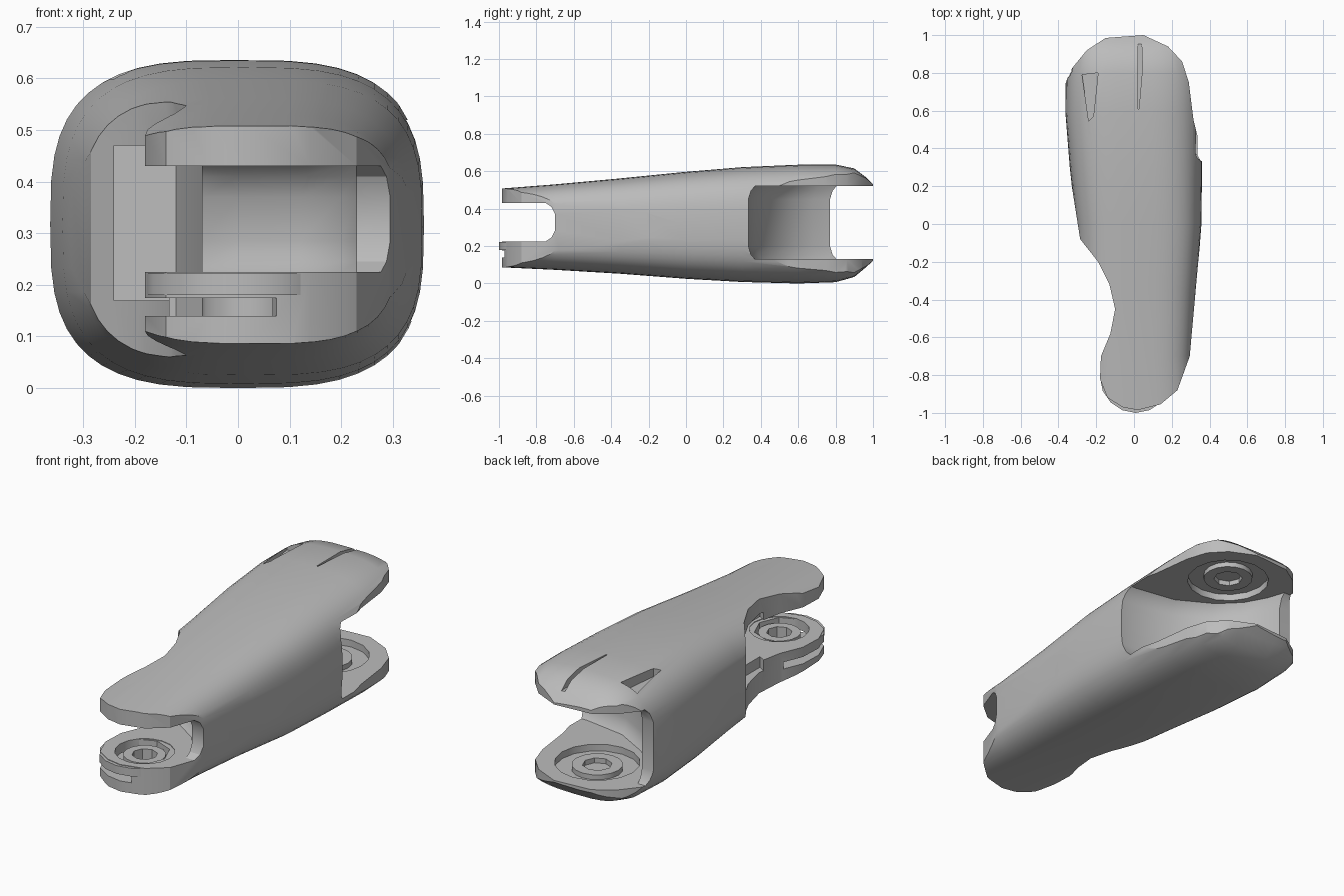
import bpy, bmesh, math

cube = bpy.data.objects.get("Cube")
if cube:
    bpy.data.objects.remove(cube, do_unlink=True)

grey = bpy.data.materials.new("cast_grey")
grey.use_nodes = True
grey.diffuse_color = (0.5, 0.5, 0.5, 1)
grey.node_tree.nodes["Principled BSDF"].inputs["Base Color"].default_value = (0.5, 0.5, 0.5, 1)


def skin(name, rings):
    """Closed solid through a list of equal-sized rings."""
    bm = bmesh.new()
    rows = [[bm.verts.new(p) for p in ring] for ring in rings]
    for low, high in zip(rows, rows[1:]):
        for i in range(len(low)):
            j = (i + 1) % len(low)
            bm.faces.new((low[i], low[j], high[j], high[i]))
    bm.faces.new(rows[0])
    bm.faces.new(rows[-1])
    bmesh.ops.recalc_face_normals(bm, faces=bm.faces)
    mesh = bpy.data.meshes.new(name)
    bm.to_mesh(mesh)
    bm.free()
    mesh.materials.append(grey)
    obj = bpy.data.objects.new(name, mesh)
    bpy.context.scene.collection.objects.link(obj)
    return obj


def prism(name, plan, z0, z1):
    return skin(name, [[(x, y, z) for x, y in plan] for z in (z0, z1)])


def filleted_slot(name, plan, z0, z1, shift, rise):
    """Prism whose top and bottom layers slide along y, leaving a fillet in the slot."""
    layers = [(z0, shift), (z0 + rise / 3, shift * 0.4), (z0 + rise, 0),
              (z1 - rise, 0), (z1 - rise / 3, shift * 0.4), (z1, shift)]
    return skin(name, [[(x, y + dy, z) for x, y in plan] for z, dy in layers])


def circle(x, y, r, n=16):
    return [(x + r * math.cos(math.tau * i / n), y + r * math.sin(math.tau * i / n))
            for i in range(n)]


def carve(target, cutter, operation="DIFFERENCE"):
    mod = target.modifiers.new("carve", "BOOLEAN")
    mod.operation, mod.solver, mod.object = operation, "EXACT", cutter
    bpy.context.view_layer.update()
    graph = bpy.context.evaluated_depsgraph_get()
    mesh = bpy.data.meshes.new_from_object(target.evaluated_get(graph))
    target.modifiers.clear()
    target.data = mesh
    bpy.data.objects.remove(cutter, do_unlink=True)


def smooth(obj, degrees=28):
    bpy.ops.object.select_all(action="DESELECT")
    bpy.context.view_layer.objects.active = obj
    obj.select_set(True)
    bpy.ops.object.shade_smooth_by_angle(angle=math.radians(degrees))


def ring_part(name, x, y, outer, inner, z0, z1):
    ring = prism(name, circle(x, y, outer), z0, z1)
    carve(ring, prism("bore", circle(x, y, inner, 8), z0 - 0.1, z1 + 0.1))
    smooth(ring)


# Arm body: rounded-box sections (y, centre x, half width, bottom, top)
sections = [
    (-1.02, 0.03, 0.28, 0.088, 0.505), (-0.7, 0.025, 0.285, 0.073, 0.53),
    (-0.35, 0.025, 0.305, 0.052, 0.562), (0.0, 0.025, 0.332, 0.025, 0.597),
    (0.3, 0.01, 0.35, 0.008, 0.622), (0.6, 0.0, 0.364, 0.0, 0.635),
    (0.8, 0.0, 0.361, 0.007, 0.636), (0.9, 0.0, 0.35, 0.035, 0.615),
    (0.96, 0.0, 0.33, 0.085, 0.57), (1.01, 0.0, 0.3, 0.13, 0.52),
]


def section(y, cx, a, low, high, n=3.1, count=48):
    pts = []
    for i in range(count):
        t = math.tau * i / count
        c, s = math.cos(t), math.sin(t)
        pts.append((cx + a * math.copysign(abs(c) ** (2 / n), c), y,
                    (low + high) / 2 + (high - low) / 2 * math.copysign(abs(s) ** (2 / n), s)))
    return pts


body = skin("arm_body", [section(*s) for s in sections])

# Plan outline with rounded ends and the waist on one side
outline = [
    (0.02, -0.985), (0.14, -0.955), (0.23, -0.88), (0.295, -0.7), (0.34, -0.2), (0.37, 0.1),
    (0.37, 0.33), (0.315, 0.55), (0.29, 0.75), (0.255, 0.86), (0.18, 0.94), (0.05, 1.0),
    (-0.15, 0.985), (-0.25, 0.92), (-0.34, 0.81), (-0.37, 0.72), (-0.37, 0.5), (-0.345, 0.3),
    (-0.285, -0.08), (-0.19, -0.2), (-0.13, -0.32), (-0.1, -0.45), (-0.125, -0.58),
    (-0.175, -0.7), (-0.18, -0.82), (-0.14, -0.92), (-0.06, -0.97),
]
carve(body, prism("outline", outline, -0.2, 0.9), "INTERSECT")

# Front fork slot, open towards the waist
front_slot = [
    (-0.24, -0.25), (-0.24, -0.06), (-0.12, -0.08), (-0.1, -0.3), (0.0, -0.42), (0.12, -0.5),
    (0.2, -0.6), (0.23, -0.7), (0.5, -0.7), (0.5, -1.2), (-0.5, -1.2), (-0.5, -0.45),
]
carve(body, filleted_slot("front_slot", front_slot, 0.225, 0.43, -0.05, 0.06))
waist_pocket = [(-0.24, -0.4), (-0.07, -0.5), (-0.07, -0.3), (-0.12, -0.07), (-0.24, -0.05)]
carve(body, prism("waist_pocket", waist_pocket, 0.17, 0.47))

# Rear fork slot, open towards the other side
rear_slot = [
    (0.5, 0.33), (0.3, 0.335), (0.08, 0.37), (-0.1, 0.47), (-0.2, 0.57), (-0.26, 0.68),
    (-0.29, 0.77), (-0.5, 0.77), (-0.5, 1.2), (0.5, 1.2),
]
carve(body, filleted_slot("rear_slot", rear_slot, 0.13, 0.52, 0.035, 0.07))

# Joint recesses in the inner fork faces
for x, y, r, z0, z1 in [(0.0, 0.72, 0.2, 0.095, 0.2), (0.0, 0.72, 0.2, 0.45, 0.555),
                        (0.03, -0.8, 0.14, 0.14, 0.3), (0.03, -0.8, 0.14, 0.4, 0.47)]:
    carve(body, prism("recess", circle(x, y, r), z0, z1))

# Gap under the front joint flange
carve(body, prism("flange_gap", [(-0.3, -1.1), (0.1, -1.1), (0.06, -0.9), (-0.06, -0.72),
                                 (-0.12, -0.6), (-0.3, -0.6)], 0.14, 0.175))

# Slit and tapered pocket in the rear top
carve(body, prism("slit", [(0.02, 0.61), (0.026, 0.61), (0.045, 0.83), (0.035, 1.1),
                           (0.022, 1.1)], 0.575, 0.8))
carve(body, prism("top_pocket", [(-0.24, 0.545), (-0.215, 0.57), (-0.19, 0.8),
                                 (-0.275, 0.79)], 0.57, 0.8))
smooth(body)

# Bearing rings sitting in the recesses, and the flange around the front joint
ring_part("rear_lower_ring", 0.0, 0.72, 0.12, 0.07, 0.09, 0.12)
ring_part("rear_upper_ring", 0.0, 0.72, 0.12, 0.07, 0.53, 0.56)
ring_part("front_lower_ring", 0.03, -0.8, 0.1, 0.06, 0.135, 0.21)
ring_part("front_upper_ring", 0.03, -0.8, 0.1, 0.06, 0.44, 0.475)
ring_part("front_flange", 0.01, -0.81, 0.19, 0.14, 0.18, 0.222)
